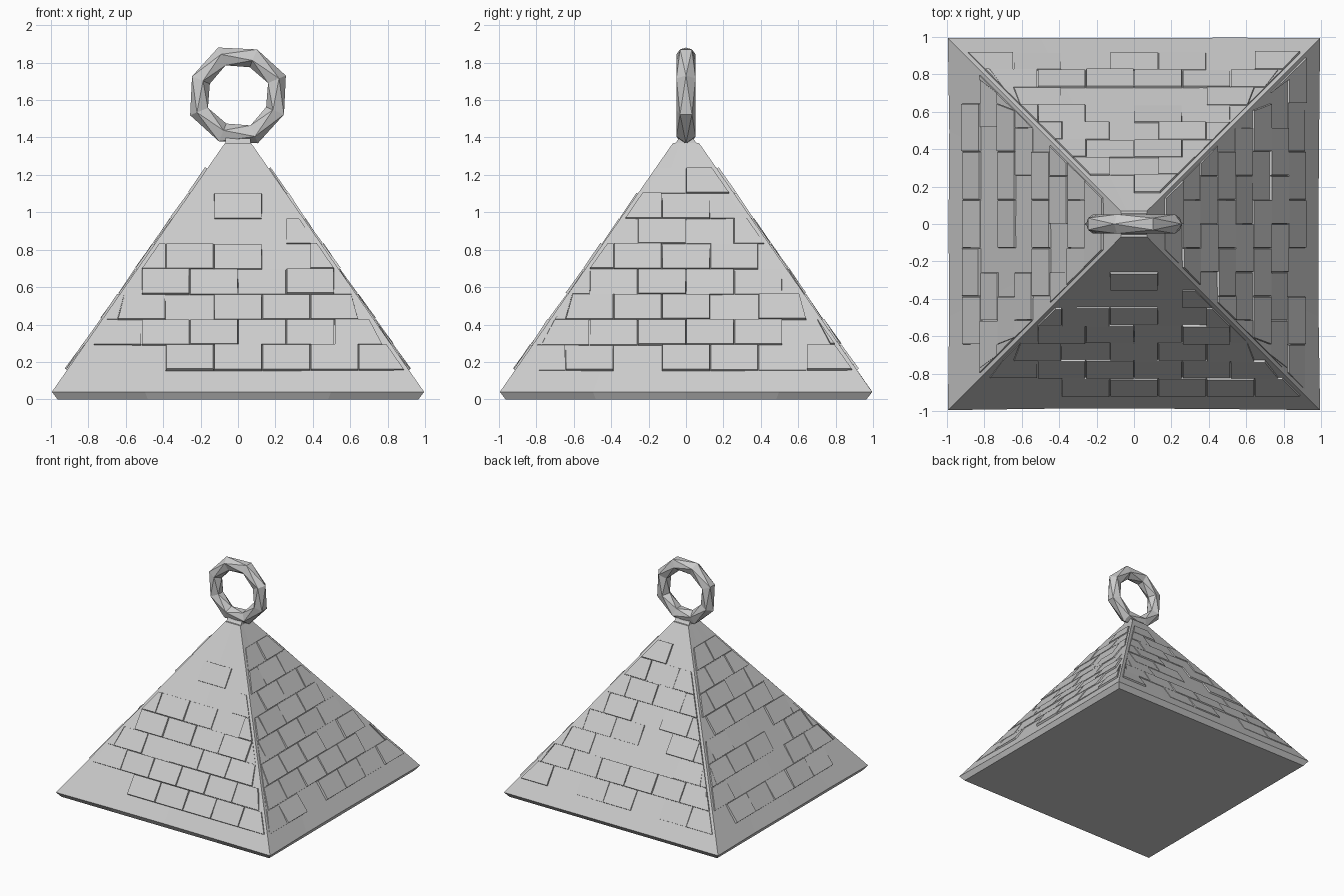
import bpy, bmesh, math, random
from mathutils import Matrix, Vector

if "Cube" in bpy.data.objects:
    bpy.data.objects.remove(bpy.data.objects["Cube"])

random.seed(4)
BASE_Z, TOP_Z, BASE_W, TOP_W = 0.04, 1.37, 0.995, 0.07


def half_width(z):
    return BASE_W + (TOP_W - BASE_W) * (z - BASE_Z) / (TOP_Z - BASE_Z)


def finish(bm, name):
    bmesh.ops.recalc_face_normals(bm, faces=bm.faces)
    mesh = bpy.data.meshes.new(name)
    bm.to_mesh(mesh)
    bm.free()
    obj = bpy.data.objects.new(name, mesh)
    bpy.context.collection.objects.link(obj)
    return obj


def loft(bm, rings):
    for a, b in zip(rings, rings[1:]):
        n = len(a)
        for i in range(n):
            j = (i + 1) % n
            bm.faces.new((a[i], a[j], b[j], b[i]))


# Pyramid core with a bevelled, slightly wobbly foot
bm = bmesh.new()
STEPS = 4
wobble = [0 if i % STEPS == 0 else random.uniform(-0.01, 0.002) for i in range(4 * STEPS)]
rings = []
for z, w, amount in ((0, 0.965, 0), (BASE_Z, BASE_W, 1), (TOP_Z, TOP_W, 0)):
    ring = []
    for i in range(4 * STEPS):
        side, k = divmod(i, STEPS)
        p = Vector((-w + 2 * w * k / STEPS, -w - amount * wobble[i], z))
        ring.append(bm.verts.new(Matrix.Rotation(side * math.pi / 2, 3, 'Z') @ p))
    rings.append(ring)
loft(bm, rings)
bm.faces.new(rings[0])
bm.faces.new(rings[-1])
finish(bm, "pyramid_core")

# Staggered stone courses, each block a thin slab of random relief
bm = bmesh.new()
slope = math.atan2(BASE_W - TOP_W, TOP_Z - BASE_Z)
normal = Vector((0, -math.cos(slope), math.sin(slope)))
ROW, WIDTH, MARGIN = 0.135, 0.258, 0.025
for side in range(4):
    turn = Matrix.Rotation(side * math.pi / 2, 3, 'Z')
    for row in range(1, 9):
        z0 = 0.02 + ROW * row
        z1 = z0 + ROW
        lim0, lim1 = half_width(z0) - MARGIN, half_width(z1) - MARGIN
        for k in range(-5, 6):
            left = (k - 0.5 * (row % 2)) * WIDTH
            right = left + WIDTH
            if right <= -lim0 or left >= lim0 or random.random() < 0.2:
                continue
            lift = random.uniform(0.002, 0.013)
            tilt = random.uniform(-0.003, 0.003)
            outline = []
            for x, z, lim in ((left, z0, lim0), (right, z0, lim0),
                              (right, z1, lim1), (left, z1, lim1)):
                outline.append(Vector((max(-lim, min(lim, x)), -half_width(z), z)))
            centre = sum(outline, Vector()) / 4
            low, high = [], []
            for i, p in enumerate(outline):
                out = max(0.001, lift + (tilt if i < 2 else -tilt))
                low.append(bm.verts.new(turn @ (p - normal * 0.01)))
                high.append(bm.verts.new(turn @ (p.lerp(centre, 0.03) + normal * out)))
            loft(bm, [low, high])
            bm.faces.new(high)
            bm.faces.new(low)
bmesh.ops.remove_doubles(bm, verts=bm.verts, dist=0.0001)
finish(bm, "stone_blocks")

# Small tapered neck joining the ring to the tip
bm = bmesh.new()
rings = [[bm.verts.new((sx * wx, sy * wy, z))
          for sx, sy in ((-1, -1), (1, -1), (1, 1), (-1, 1))]
         for z, wx, wy in ((1.36, 0.07, 0.065), (1.385, 0.066, 0.045), (1.42, 0.066, 0.03))]
loft(bm, rings)
bm.faces.new(rings[0])
bm.faces.new(rings[-1])
finish(bm, "ring_neck")

# Faceted hanging ring: eight sections whose five-sided profile alternates
bm = bmesh.new()
rings = []
for s in range(8):
    a = math.radians(22.5 + 45 * s)
    ring = []
    for m in range(5):
        b = 2 * math.pi * (m + 0.5 * (s % 2)) / 5
        r = 0.22 + 0.057 * math.cos(b)
        ring.append(bm.verts.new((r * math.cos(a), 0.054 * math.sin(b), 1.625 + r * math.sin(a))))
    rings.append(ring)
for s in range(8):
    a, b = rings[s], rings[(s + 1) % 8]
    for m in range(5):
        n = (m + 1) % 5
        if s % 2 == 0:
            bm.faces.new((a[m], a[n], b[m]))
            bm.faces.new((a[n], b[n], b[m]))
        else:
            bm.faces.new((a[m], a[n], b[n]))
            bm.faces.new((a[m], b[n], b[m]))
finish(bm, "hanging_ring")
